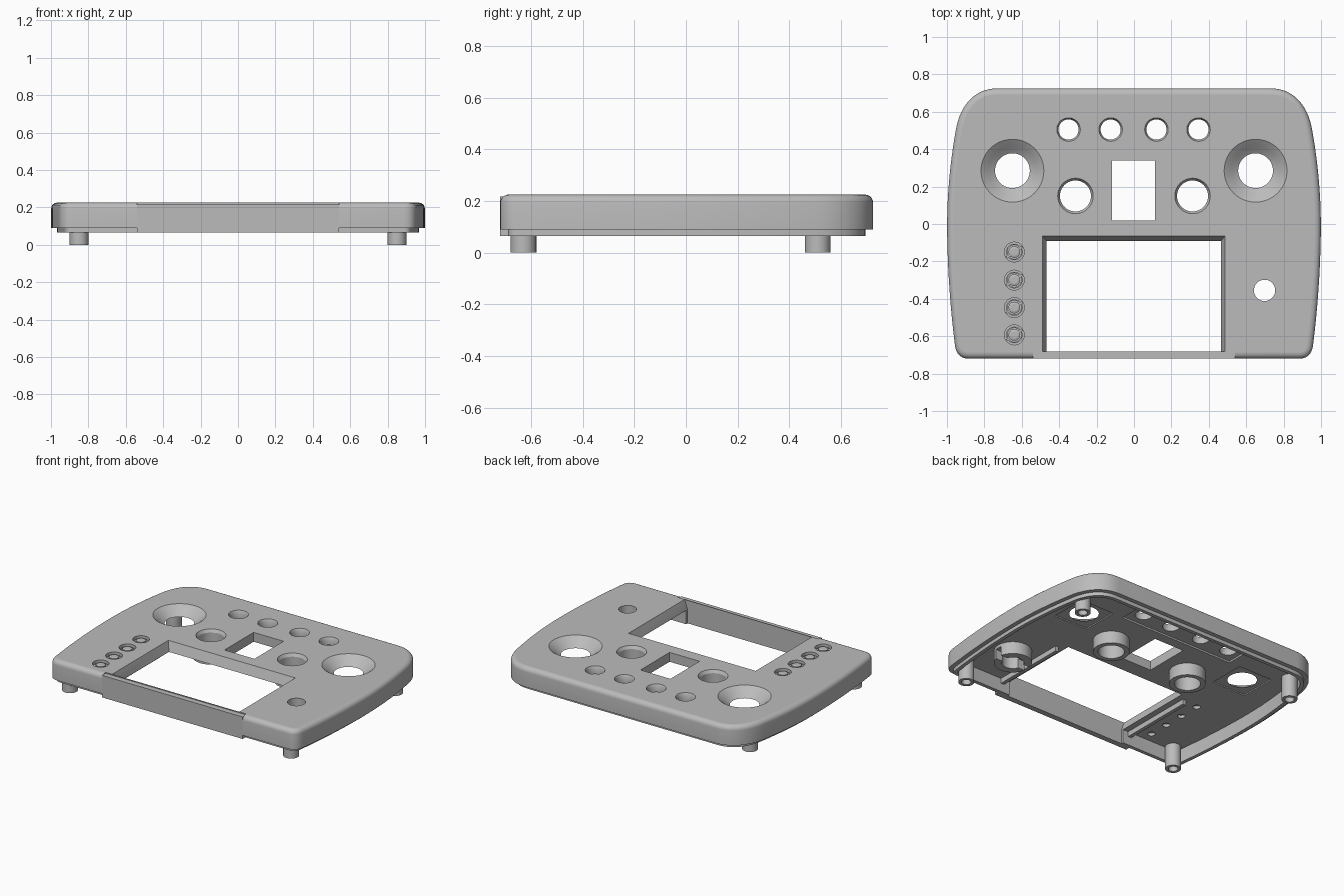
import bpy, bmesh, math
from mathutils import Vector
from mathutils.geometry import interpolate_bezier

cube = bpy.data.objects.get("Cube")
if cube:
    bpy.data.objects.remove(cube)

grey = bpy.data.materials.new("plain grey")
grey.use_nodes = True
GREY = (0.5, 0.5, 0.5, 1)
grey.diffuse_color = GREY
grey.node_tree.nodes["Principled BSDF"].inputs["Base Color"].default_value = GREY

TOP, CEILING, RIM, STEP = 0.225, 0.16, 0.065, 0.09


def loft(name, rings, closed=False):
    """Skin a list of vertex rings; cap the ends or join last to first."""
    bm = bmesh.new()
    loops = [[bm.verts.new(p) for p in ring] for ring in rings]
    pairs = list(zip(loops, loops[1:]))
    if closed:
        pairs.append((loops[-1], loops[0]))
    else:
        bm.faces.new(loops[0])
        bm.faces.new(loops[-1])
    for a, b in pairs:
        for i in range(len(a)):
            j = (i + 1) % len(a)
            bm.faces.new((a[i], a[j], b[j], b[i]))
    bmesh.ops.recalc_face_normals(bm, faces=bm.faces)
    mesh = bpy.data.meshes.new(name)
    bm.to_mesh(mesh)
    bm.free()
    mesh.materials.append(grey)
    obj = bpy.data.objects.new(name, mesh)
    bpy.context.scene.collection.objects.link(obj)
    return obj


def lathe(name, x, y, profile, closed=False, n=40):
    rings = []
    for r, z in profile:
        rings.append([(x + r * math.cos(math.tau * i / n),
                       y + r * math.sin(math.tau * i / n), z) for i in range(n)])
    return loft(name, rings, closed)


def tube(name, x, y, outer, inner, z0, z1):
    return lathe(name, x, y, [(outer, z0), (outer, z1), (inner, z1), (inner, z0)], True)


def rect(x0, x1, y0, y1, z):
    return [(x0, y0, z), (x1, y0, z), (x1, y1, z), (x0, y1, z)]


def box(name, x0, x1, y0, y1, z0, z1):
    return loft(name, [rect(x0, x1, y0, y1, z0), rect(x0, x1, y0, y1, z1)])


def cut(obj, cutter):
    cutter.hide_render = True
    mod = obj.modifiers.new("cut", "BOOLEAN")
    mod.operation, mod.solver, mod.object = "DIFFERENCE", "EXACT", cutter
    bpy.context.view_layer.update()
    graph = bpy.context.evaluated_depsgraph_get()
    mesh = bpy.data.meshes.new_from_object(obj.evaluated_get(graph))
    obj.modifiers.clear()
    obj.data = mesh
    bpy.data.objects.remove(cutter)


# Outline of the case: one half as curves, then mirrored
curves = [
    ((.885, -.72), (.93, -.72), (.952, -.69), (.957, -.65), 8),
    ((.957, -.65), (.985, -.43), (.999, -.2), (.999, 0), 10),
    ((.999, 0), (.999, .2), (.973, .39), (.953, .5), 10),
    ((.953, .5), (.933, .625), (.86, .725), (.73, .725), 14),
]
half = []
for a, b, c, d, n in curves:
    pts = interpolate_bezier(*[Vector((*p, 0)) for p in (a, b, c, d)], n)
    half += pts if not half else pts[1:]
outline = half + [Vector((-p.x, p.y, 0)) for p in reversed(half)]


def inset(distance, z):
    ring = []
    for i, p in enumerate(outline):
        e1 = (p - outline[i - 1]).normalized()
        e2 = (outline[(i + 1) % len(outline)] - p).normalized()
        n1, n2 = Vector((-e1.y, e1.x, 0)), Vector((-e2.y, e2.x, 0))
        q = p + (n1 + n2) * distance / (1 + n1.dot(n2))
        ring.append((q.x, q.y, z))
    return ring


# Hollow shell with a stepped lip below and a rounded top edge
R = 0.032
rings = [inset(.055, CEILING), inset(.055, RIM), inset(.03, RIM), inset(.03, STEP), inset(0, STEP)]
for i in range(6):
    t = i / 5 * math.pi / 2
    rings.append(inset(R * (1 - math.cos(t)), TOP - R + R * math.sin(t)))
shell = loft("case_shell", rings)

# Flat front panel replaces the middle of the rounded wall
cut(shell, box("front_cutter", -.54, .54, -.8, -.682, 0, .3))
box("front_panel", -.54, .54, -.72, -.682, RIM, .218)

# Screen window with sloping sides, and the small central window
cut(shell, loft("screen_cutter", [
    rect(-.468, .465, -.681, -.09, 0), rect(-.468, .465, -.681, -.09, CEILING),
    rect(-.49, .487, -.681, -.065, TOP), rect(-.49, .487, -.681, -.065, .3)]))
cut(shell, box("centre_cutter", -.118, .112, .02, .34, 0, .3))

# Shallow pockets in the underside
cut(shell, box("switch_pocket", -.44, .44, .41, .6, .1, .172))
for s in (-1, 1):
    x = s * .65
    cut(shell, box("stick_pocket", x - .13, x + .13, .155, .415, .1, .168))

# Flared stick openings and large button holes with collars below
for s in (-1, 1):
    side = "left" if s > 0 else "right"
    cut(shell, lathe("stick_cutter", s * .65, .285, [
        (.093, 0), (.093, .168), (.108, .178), (.128, .194), (.15, .212), (.168, TOP), (.168, .3)], n=56))
    cut(shell, lathe("button_cutter", s * .313, .15, [
        (.083, 0), (.083, .205), (.095, TOP), (.095, .3)]))
    tube(side + "_button_collar", s * .313, .15, .115, .083, .075, CEILING + .01)

# Row of switch holes
for x in (-.35, -.125, .12, .345):
    cut(shell, lathe("switch_cutter", x, .505, [(.054, 0), (.054, .208), (.063, TOP), (.063, .3)]))

# Single hole with a slotted collar below
cut(shell, lathe("knob_cutter", .698, -.355, [(.057, 0), (.057, .3)]))
collar = tube("slotted_collar", .698, -.355, .12, .07, .075, CEILING + .005)
cut(collar, box("slot_cutter", .5, .9, -.38, -.33, 0, .14))

# Column of small push buttons in round wells
for i, y in enumerate((-.15, -.3, -.447, -.593)):
    x = -.64
    cut(shell, lathe("well_cutter", x, y, [(.053, .19), (.053, .3)]))
    cut(shell, lathe("pin_cutter", x, y, [(.024, .1), (.024, .18)]))
    lathe(f"push_button_{i + 1}", x, y, [(.031, .186), (.031, .218), (.02, .222)], n=24)
    tube(f"push_button_ring_{i + 1}", x, y, .044, .037, .186, .21)
    bridge = box(f"push_button_bridge_{i + 1}", -.052, .052, -.006, .006, .186, .212)
    bridge.location = (x, y, 0)
    bridge.rotation_euler.z = math.radians(35)

# Hollow screw posts at the corners
for sx, side in ((-1, "right"), (1, "left")):
    for y, end in ((-.63, "front"), (.51, "back")):
        lathe(f"{end}_{side}_post", sx * .85, y, [
            (.03, .12), (.03, 0), (.05, 0), (.05, CEILING + .01)], n=32)
    # Rail under each side of the screen
    xs = sorted((sx * .51, sx * .535))
    box(side + "_screen_rail", *xs, -.682, -.13, .125, CEILING + .005)

# Smooth rounded walls, keep level faces flat
for obj in bpy.context.scene.objects:
    if obj.type == "MESH":
        bpy.ops.object.select_all(action="DESELECT")
        obj.select_set(True)
        bpy.context.view_layer.objects.active = obj
        bpy.ops.object.shade_smooth_by_angle(angle=math.radians(30))
        for face in obj.data.polygons:
            if abs(face.normal.z) > .999:
                face.use_smooth = False
